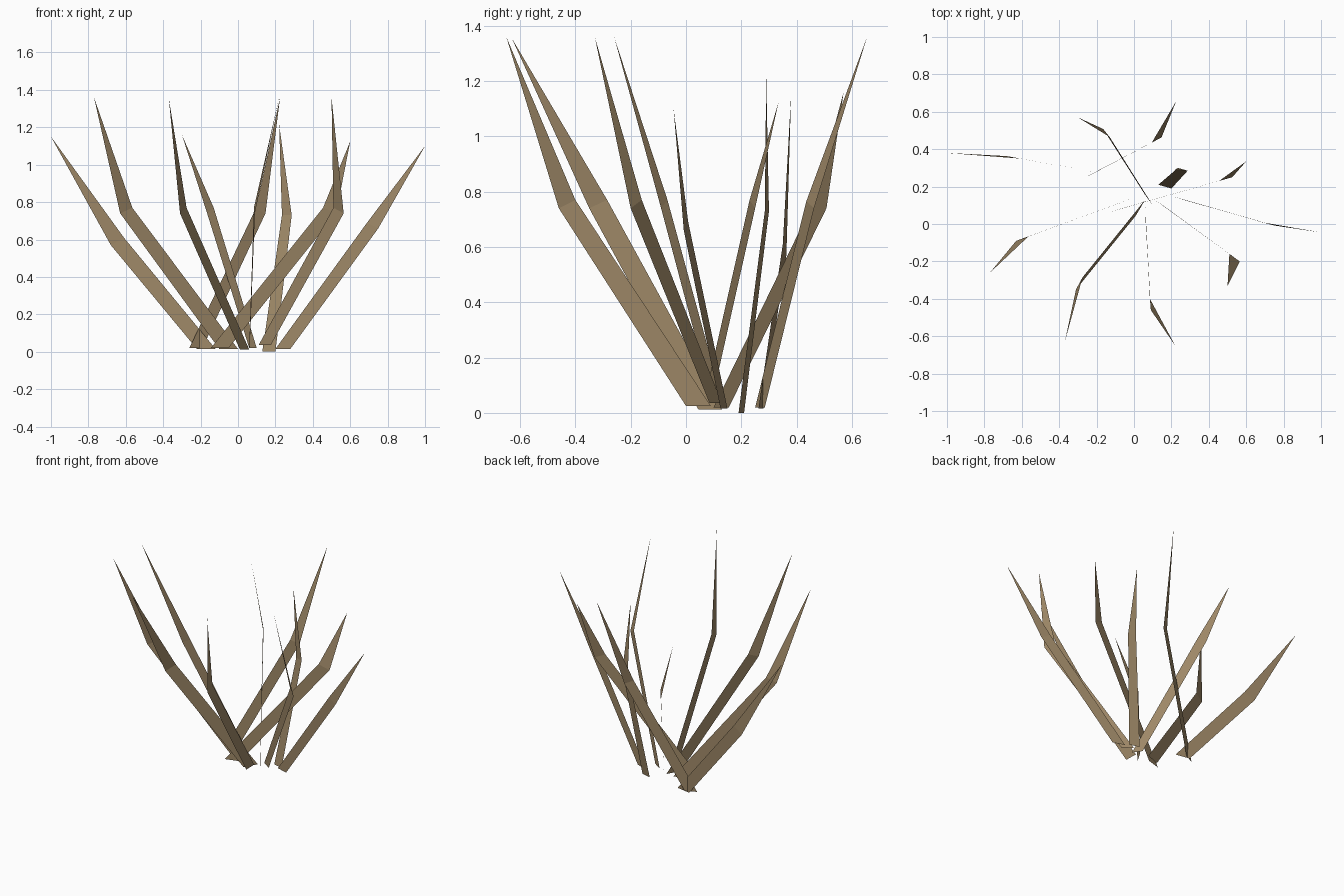
import bpy

# Single dry-grass colour
straw = bpy.data.materials.new("dry straw brown")
straw.diffuse_color = (0.34, 0.245, 0.135, 1)


def blade(name, base_in, base_out, mid_in, mid_out, tip):
    """Flat folded leaf: a lower strip and a pointed upper triangle."""
    mesh = bpy.data.meshes.new(name)
    mesh.from_pydata([base_in, base_out, mid_out, mid_in, tip], [],
                     [(0, 1, 2, 3), (3, 2, 4)])
    mesh.materials.append(straw)
    obj = bpy.data.objects.new(name, mesh)
    bpy.context.collection.objects.link(obj)


# Blades, going round the tuft: inner/outer base, inner/outer fold, tip
blade("left_blade", (-.12, .262, .015), (-.22, .28, .015),
      (-.61, .35, .61), (-.68, .363, .57), (-1, .38, 1.15))
blade("front_left_blade", (0, .14, .015), (-.10, .103, .015),
      (-.565, -.067, .77), (-.63, -.09, .74), (-.77, -.26, 1.36))
blade("front_left_inner_blade", (.06, .13, .012), (.01, .045, .012),
      (-.275, -.285, .77), (-.31, -.35, .74), (-.37, -.63, 1.355))
blade("front_blade", (.06, .09, .025), (.063, 0, .025),
      (.085, -.40, .77), (.09, -.46, .74), (.22, -.65, 1.36))
blade("front_right_blade", (.11, .13, .035), (.175, .085, .035),
      (.51, -.16, .77), (.565, -.20, .74), (.50, -.33, 1.36))
blade("right_blade", (.20, .15, .015), (.28, .125, .015),
      (.69, .008, .69), (.75, -.008, .66), (1, -.045, 1.10))
blade("back_right_blade", (-.145, .06, .02), (-.05, .088, .02),
      (.455, .23, .77), (.525, .25, .74), (.60, .335, 1.125))
blade("upright_blade", (.13, .21, 0), (.20, .19, 0),
      (.235, .30, .73), (.287, .285, .73), (.22, .29, 1.215))
blade("back_blade", (-.26, .25, .02), (-.19, .285, .02),
      (.095, .435, .765), (.147, .463, .74), (.225, .655, 1.36))
blade("back_left_blade", (.10, .10, .02), (.06, .155, .02),
      (-.13, .465, .77), (-.165, .508, .74), (-.30, .57, 1.16))
